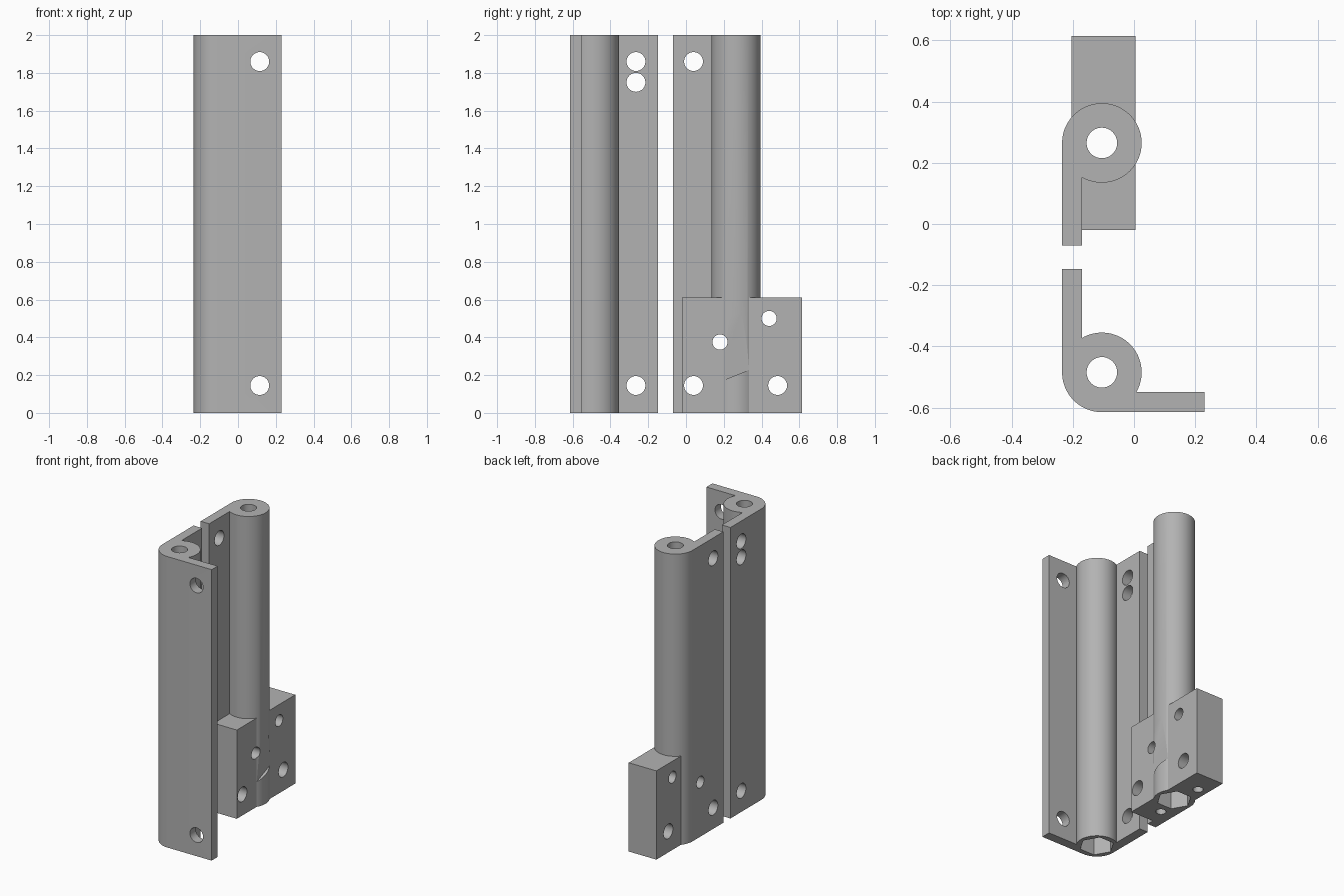
import bpy, bmesh, math
from mathutils import Matrix, Vector

cube = bpy.data.objects.get("Cube")
if cube:
    bpy.data.objects.remove(cube, do_unlink=True)

grey = bpy.data.materials.new("plain_grey")
grey.use_nodes = True
grey.diffuse_color = (0.45, 0.45, 0.45, 1)
grey.node_tree.nodes["Principled BSDF"].inputs["Base Color"].default_value = grey.diffuse_color

R, BORE, T, TALL = 0.13, 0.05, 0.065, 2.0
FRONT, BACK = (-0.105, -0.485), (-0.105, 0.265)


def arc(c, r, a, b, n):
    """Points on an arc from angle a to b in degrees."""
    angles = [math.radians(a + (b - a) * i / n) for i in range(n + 1)]
    return [(c[0] + r * math.cos(t), c[1] + r * math.sin(t)) for t in angles]


def circle(c, r, n=40):
    return arc(c, r, 0, 360, n)[:-1]


def prism(name, points, low, high, axis="z"):
    """Extrude a closed outline along an axis."""
    place = {"z": lambda u, v, w: (u, v, w),
             "x": lambda u, v, w: (w, u, v),
             "y": lambda u, v, w: (u, w, v)}[axis]
    bm = bmesh.new()
    face = bm.faces.new([bm.verts.new(place(u, v, low)) for u, v in points])
    ext = bmesh.ops.extrude_face_region(bm, geom=[face])
    move = Vector(place(0, 0, high - low))
    bmesh.ops.translate(bm, vec=move, verts=[g for g in ext["geom"] if isinstance(g, bmesh.types.BMVert)])
    bmesh.ops.recalc_face_normals(bm, faces=bm.faces)
    mesh = bpy.data.meshes.new(name)
    bm.to_mesh(mesh)
    bm.free()
    mesh.materials.append(grey)
    obj = bpy.data.objects.new(name, mesh)
    bpy.context.collection.objects.link(obj)
    return obj


def combine(target, tool, operation="DIFFERENCE"):
    tool.hide_render = True
    bpy.context.view_layer.objects.active = target
    mod = target.modifiers.new("combine", "BOOLEAN")
    mod.operation, mod.solver, mod.object = operation, "EXACT", tool
    bpy.ops.object.modifier_apply(modifier=mod.name)
    bpy.data.objects.remove(tool, do_unlink=True)


def drill(target, axis, u, v, r, low=-1.0, high=1.0):
    combine(target, prism("drill", circle((u, v), r), low, high, axis))


def bore(target, c):
    """Through bore with a hexagonal nut pocket at the foot."""
    drill(target, "z", *c, BORE, -0.1, TALL + 0.1)
    combine(target, prism("nut_pocket", circle(c, 0.11, 6), -0.1, 0.12))


# Front leaf: barrel with two flanges at a right angle
left, low = FRONT[0] - R, FRONT[1] - R
outline = [(left, -0.147)] + arc(FRONT, R, 180, 270, 20)
outline += [(0.23, low), (0.23, low + T)]
outline += arc(FRONT, R, 330, 480, 36) + [(left + T, -0.147)]
front_leaf = prism("front_hinge_leaf", outline, 0, TALL)
bore(front_leaf, FRONT)
for z in (0.145, 1.86):
    drill(front_leaf, "y", 0.115, z, 0.05)
for z in (0.145, 1.75, 1.86):
    drill(front_leaf, "x", -0.265, z, 0.05)

# Back leaf: barrel with one flange
outline = [(left, -0.07), (left + T, -0.07)] + arc(BACK, R, 240, 540, 72)
back_leaf = prism("back_hinge_leaf", outline, 0, TALL)

# Shallow tapered relief where the barrel meets the block face
relief = prism("relief", [(0.026, 0.61), (0.005, 0.2), (0.1, 0.2), (0.1, 0.61)], 0.16, 0.37, "y")
for v in relief.data.vertices:
    if v.co.z < 0.4:
        v.co.z += (v.co.y - 0.265) * 0.4
combine(back_leaf, relief)

# Mounting block around the foot of the barrel
block = prism("mounting_block", [(-0.205, -0.02), (0.005, -0.02), (0.005, 0.615), (-0.205, 0.615)], 0, 0.61)
combine(back_leaf, block, "UNION")
bore(back_leaf, BACK)
for y, z, r in ((0.04, 1.86, 0.05), (0.04, 0.145, 0.05), (0.485, 0.145, 0.05),
                (0.44, 0.5, 0.04), (0.18, 0.375, 0.04)):
    drill(back_leaf, "x", y, z, r)
# Blind screw holes underneath
for y in (0.10, 0.46):
    drill(back_leaf, "z", -0.135, y, 0.032, -0.1, 0.09)

# Smooth the rounds, keep the edges crisp
for obj in (front_leaf, back_leaf):
    bpy.ops.object.select_all(action="DESELECT")
    obj.select_set(True)
    bpy.context.view_layer.objects.active = obj
    bpy.ops.object.shade_smooth_by_angle(angle=math.radians(25))
